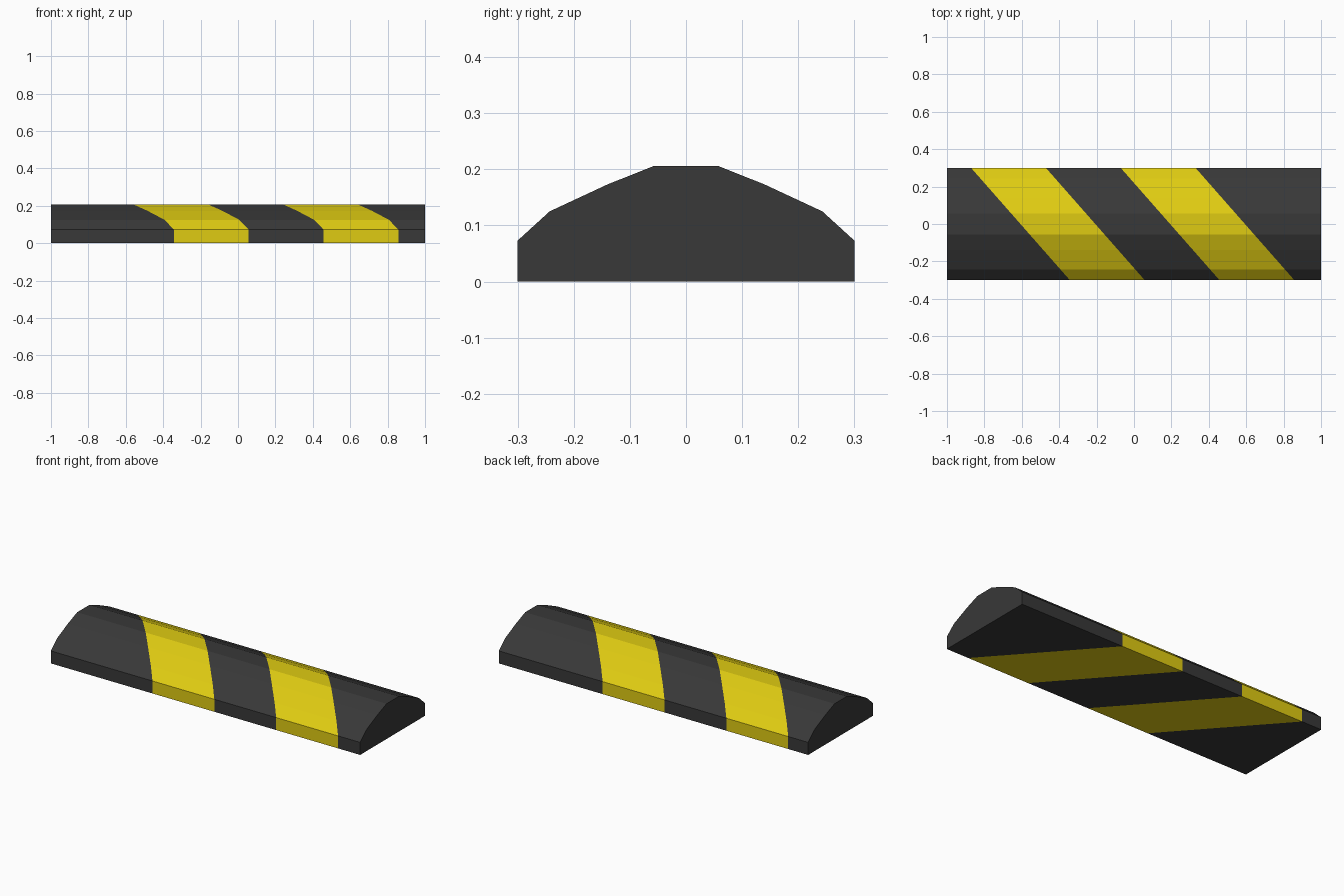
import bpy, bmesh
from mathutils import Vector

if "Cube" in bpy.data.objects:
    bpy.data.objects.remove(bpy.data.objects["Cube"])

def material(name, rgb):
    m = bpy.data.materials.new(name)
    m.diffuse_color = (*rgb, 1)
    m.use_nodes = True
    m.node_tree.nodes["Principled BSDF"].inputs["Base Color"].default_value = m.diffuse_color
    return m

# Cross-section (y, z), mirrored about y = 0
half = [(0.3, 0.0), (0.3, 0.073), (0.243, 0.125), (0.14, 0.173), (0.057, 0.206)]
profile = half + [(-y, z) for y, z in reversed(half)]

# Extrude the barrier body along x
bm = bmesh.new()
ends = [[bm.verts.new((x, y, z)) for y, z in profile] for x in (-1, 1)]
bm.faces.new(ends[0])
bm.faces.new(ends[1])
n = len(profile)
for i in range(n):
    j = (i + 1) % n
    bm.faces.new((ends[0][i], ends[0][j], ends[1][j], ends[1][i]))
bmesh.ops.recalc_face_normals(bm, faces=bm.faces)

# Cut the diagonal stripe borders, x + SLOPE * y = c
SLOPE = 0.88
borders = [-0.607, -0.207, 0.193, 0.593]
for c in borders:
    bmesh.ops.bisect_plane(bm, geom=bm.verts[:] + bm.edges[:] + bm.faces[:],
                           plane_co=(c, 0, 0), plane_no=Vector((1, SLOPE, 0)).normalized())

# Colour the stripes by their position across the diagonal
for f in bm.faces:
    p = f.calc_center_median()
    d = p.x + SLOPE * p.y
    is_end = abs(f.normal.x) > 0.9
    f.material_index = int(not is_end and any(a < d < b for a, b in zip(borders[::2], borders[1::2])))

mesh = bpy.data.meshes.new("striped_barrier")
bm.to_mesh(mesh)
bm.free()
mesh.materials.append(material("dark grey rubber", (0.04, 0.04, 0.04)))
mesh.materials.append(material("warning yellow", (0.74, 0.6, 0.006)))
bpy.context.collection.objects.link(bpy.data.objects.new("striped_barrier", mesh))
